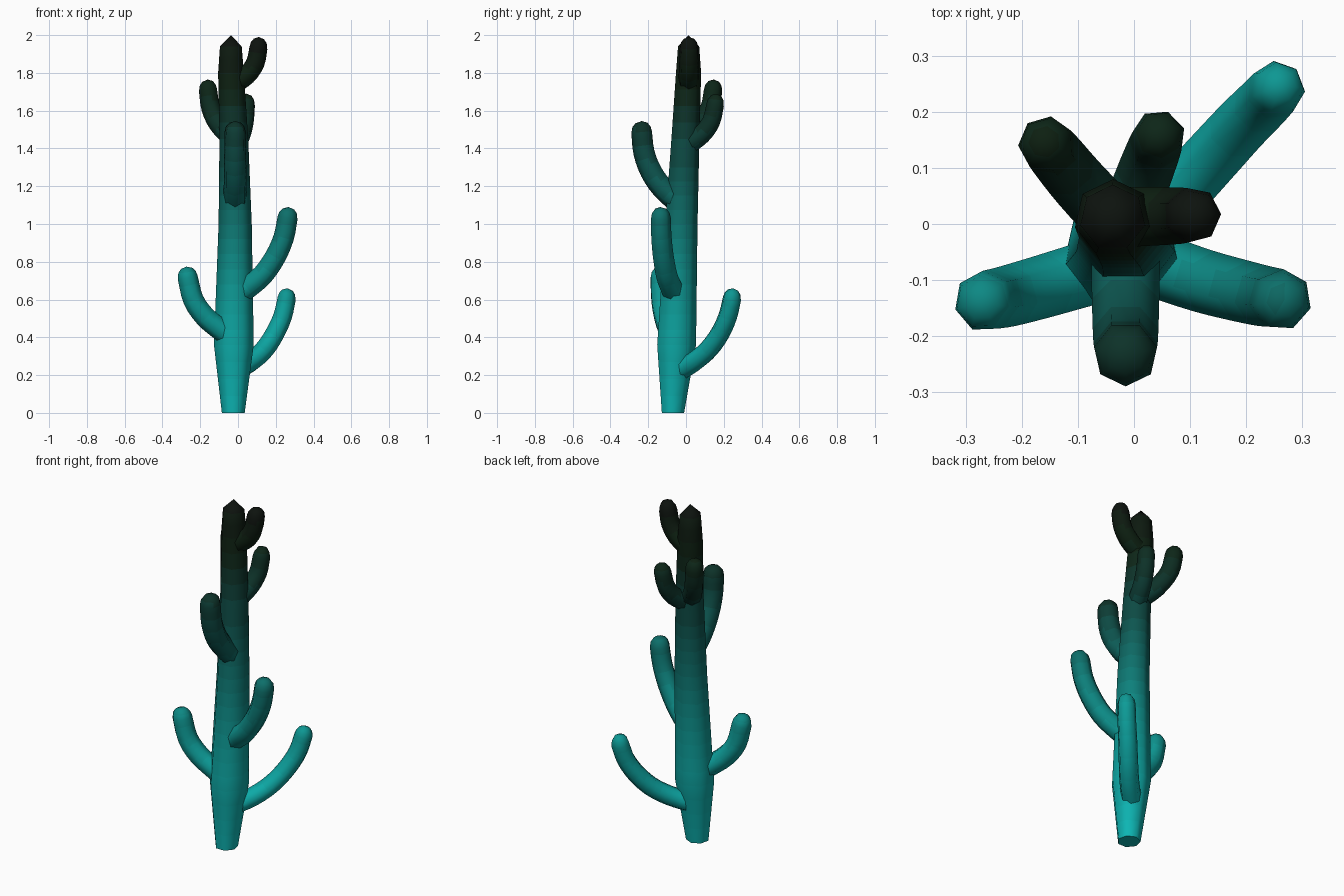
import bpy, bmesh, math
from mathutils import Vector

if "Cube" in bpy.data.objects:
    bpy.data.objects.remove(bpy.data.objects["Cube"])

SIDES = 7
BANDS = 24

# Height gradient: teal foot to near-black top
STOPS = [(0, (.004, .48, .47)), (.6, (.004, .32, .30)), (1, (.004, .17, .155)),
         (1.5, (.004, .035, .025)), (1.75, (.004, .016, .006)), (2.01, (.004, .004, .004))]


def gradient(z):
    for (z0, c0), (z1, c1) in zip(STOPS, STOPS[1:]):
        if z <= z1:
            t = (z - z0) / (z1 - z0)
            return [a + (b - a) * t for a, b in zip(c0, c1)] + [1]
    return list(STOPS[-1][1]) + [1]


mats = []
for i in range(BANDS):
    m = bpy.data.materials.new(f"cactus_green_{i:02d}")
    m.diffuse_color = gradient((i + .5) * 2 / BANDS)
    m.use_nodes = True
    m.node_tree.nodes["Principled BSDF"].inputs["Base Color"].default_value = m.diffuse_color
    mats.append(m)


def loft(name, rings, tip, side, start):
    """Skin a tube through rings of (centre, tangent, radius), closed by a tip."""
    bm = bmesh.new()
    loops = []
    for c, t, r in rings:
        u = (side - t * side.dot(t)).normalized()
        v = t.cross(u)
        loops.append([bm.verts.new(c + r * (math.cos(a) * u + math.sin(a) * v))
                      for a in (start + k * math.tau / SIDES for k in range(SIDES))])
    for a, b in zip(loops, loops[1:]):
        for k in range(SIDES):
            n = (k + 1) % SIDES
            bm.faces.new((a[k], a[n], b[n], b[k]))
    bm.faces.new(loops[0][::-1])
    top = bm.verts.new(tip)
    for k in range(SIDES):
        bm.faces.new((loops[-1][k], loops[-1][(k + 1) % SIDES], top))
    bmesh.ops.recalc_face_normals(bm, faces=bm.faces)
    me = bpy.data.meshes.new(name)
    for m in mats:
        me.materials.append(m)
    for f in bm.faces:
        z = f.calc_center_median().z
        f.material_index = max(0, min(BANDS - 1, int(z * BANDS / 2)))
    bm.to_mesh(me)
    bm.free()
    ob = bpy.data.objects.new(name, me)
    bpy.context.collection.objects.link(ob)
    bpy.ops.object.select_all(action='DESELECT')
    ob.select_set(True)
    bpy.context.view_layer.objects.active = ob
    bpy.ops.object.shade_smooth_by_angle(angle=math.radians(55))


# Leaning trunk: x, y, z, radius
trunk = [(-.025, -.072, 0, .062), (-.022, -.055, .36, .108), (-.015, -.029, 1.0, .090),
         (-.022, -.007, 1.45, .078), (-.037, .010, 1.80, .070), (-.038, .011, 1.94, .059)]
rings = []
for p, q in zip(trunk, trunk[1:]):
    n = max(1, round((q[2] - p[2]) / .08))
    for i in range(n):
        x, y, z, r = (a + (b - a) * i / n for a, b in zip(p, q))
        rings.append((Vector((x, y, z)), Vector((0, 0, 1)), r))
rings.append((Vector(trunk[-1][:3]), Vector((0, 0, 1)), trunk[-1][3]))
loft("trunk", rings, Vector((-.037, .013, 2.0)), Vector((0, 1, 0)), 0)


def arm(name, pts, r):
    """Smooth upward-bending arm with a rounded tip."""
    p = [Vector(c) for c in pts]
    ext = [2 * p[0] - p[1]] + p + [2 * p[-1] - p[-2]]
    path = []
    for i in range(1, len(ext) - 2):
        a, b, c, d = ext[i - 1:i + 3]
        for k in range(3):
            t = k / 3
            path.append(.5 * (2 * b + (c - a) * t + (2 * a - 5 * b + 4 * c - d) * t * t
                              + (3 * b - a - 3 * c + d) * t ** 3))
    path.append(p[-1])
    out = p[-1] - p[0]
    side = Vector((-out.y, out.x, 0)).normalized()
    rings = []
    for i, c in enumerate(path):
        t = (path[min(i + 1, len(path) - 1)] - path[max(i - 1, 0)]).normalized()
        rings.append((c, t, r * (1.06 - .1 * i / (len(path) - 1))))
    t = (rings[-1][1] + Vector((0, 0, 1))).normalized()
    for h, s in ((.028, .84), (.048, .55)):
        rings.append((p[-1] + t * h, t, r * s))
    # one corner faces outward
    loft(name, rings, p[-1] + t * .058, side, -math.pi / 2)


arm("arm_low_back_right", [(-.02, -.04, .22), (.07, .045, .27), (.14, .12, .335), (.195, .18, .42),
                           (.235, .22, .51), (.256, .242, .602)], .052)
arm("arm_low_left", [(-.02, -.07, .39), (-.09, -.09, .44), (-.175, -.115, .51), (-.237, -.132, .60),
                     (-.267, -.138, .717)], .057)
arm("arm_mid_right", [(-.01, -.055, .62), (.06, -.08, .67), (.135, -.105, .735), (.2, -.122, .83),
                      (.243, -.132, .93), (.263, -.135, 1.032)], .057)
arm("arm_front", [(-.015, -.03, 1.11), (-.015, -.12, 1.19), (-.015, -.183, 1.28),
                  (-.015, -.22, 1.38), (-.015, -.232, 1.487)], .060)
arm("arm_high_back_left", [(-.03, .0, 1.45), (-.1, .075, 1.525), (-.142, .125, 1.61),
                           (-.157, .143, 1.707)], .052)
arm("arm_high_back_right", [(-.01, .01, 1.42), (.017, .085, 1.475), (.036, .135, 1.545),
                            (.044, .156, 1.632)], .050)
arm("arm_top_right", [(-.03, .012, 1.74), (.045, .014, 1.79), (.09, .015, 1.855),
                      (.106, .016, 1.932)], .052)
